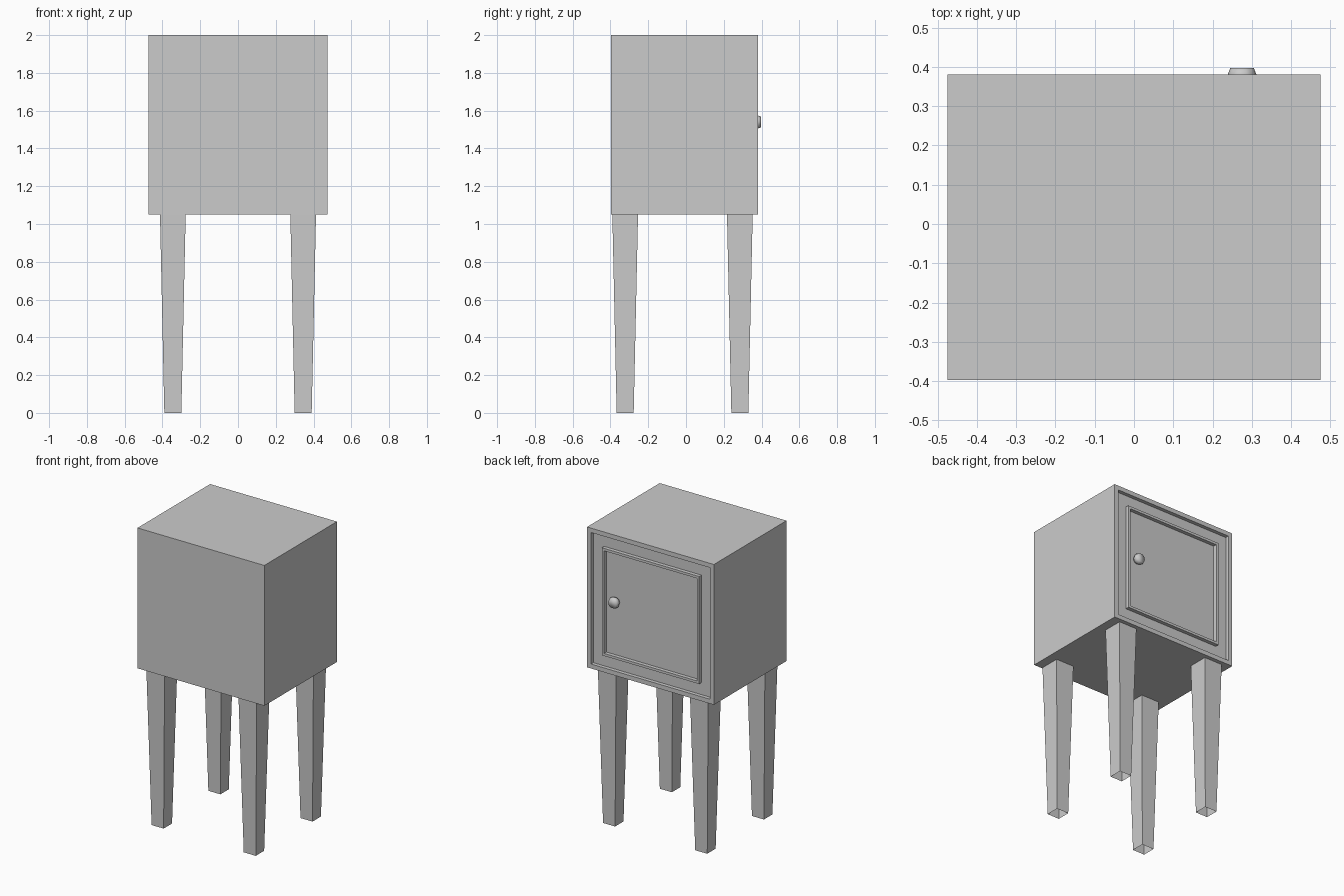
import bpy, bmesh, math
from mathutils import Matrix

if "Cube" in bpy.data.objects:
    bpy.data.objects.remove(bpy.data.objects["Cube"])

BACK = 0.38      # plane of the door side
DEPTH = 0.025    # recess of the door


def finish(bm, name):
    bmesh.ops.recalc_face_normals(bm, faces=bm.faces[:])
    mesh = bpy.data.meshes.new(name)
    bm.to_mesh(mesh)
    bm.free()
    ob = bpy.data.objects.new(name, mesh)
    bpy.context.collection.objects.link(ob)
    return ob


def box(bm, x0, x1, y0, y1, z0, z1):
    m = Matrix.Translation(((x0 + x1) / 2, (y0 + y1) / 2, (z0 + z1) / 2))
    m = m @ Matrix.Diagonal((x1 - x0, y1 - y0, z1 - z0, 1))
    bmesh.ops.create_cube(bm, size=1, matrix=m)


def inset_and_push(bm, face, width, push):
    """Inset a face, then move it straight along y with its own walls."""
    bmesh.ops.inset_region(bm, faces=[face], thickness=width, use_even_offset=True)
    if push:
        ext = bmesh.ops.extrude_discrete_faces(bm, faces=[face])
        face = ext["faces"][0]
        bmesh.ops.translate(bm, verts=face.verts[:], vec=(0, push, 0))
    return face


# Cabinet: box with recessed door and raised moulding on the door
bm = bmesh.new()
box(bm, -0.475, 0.475, -0.397, BACK, 1.05, 2.0)
bm.normal_update()
door = max(bm.faces, key=lambda f: f.calc_center_median().y)
door = inset_and_push(bm, door, 0.03, -DEPTH)
door = inset_and_push(bm, door, 0.081, DEPTH)
door = inset_and_push(bm, door, 0.017, -DEPTH)
finish(bm, "cabinet")


# Tapered square legs, open at both ends
def leg(name, cx, cy):
    bm = bmesh.new()
    bmesh.ops.create_cone(bm, cap_ends=False, segments=4,
                          radius1=0.045 * math.sqrt(2), radius2=0.068 * math.sqrt(2), depth=1.05,
                          matrix=Matrix.Translation((cx, cy, 0.525)) @ Matrix.Rotation(math.pi / 4, 4, 'Z'))
    finish(bm, name)


for side, sx in (("left", -1), ("right", 1)):
    leg(f"front_{side}_leg", sx * 0.345, -0.322)
    leg(f"back_{side}_leg", sx * 0.345, 0.285)

# Round door knob, turned about the y axis
bm = bmesh.new()
rings = []
for r, y in ((0.028, BACK - DEPTH), (0.038, 0.377), (0.030, 0.397)):
    rings.append([bm.verts.new((0.275 + r * math.cos(a), y, 1.54 + r * math.sin(a)))
                  for a in (i * math.tau / 10 for i in range(10))])
for a, b in zip(rings, rings[1:]):
    for i in range(10):
        j = (i + 1) % 10
        bm.faces.new((a[i], a[j], b[j], b[i]))
bm.faces.new(rings[-1])
bm.faces.new(rings[0])
knob = finish(bm, "door_knob")
for p in knob.data.polygons:
    p.use_smooth = True
